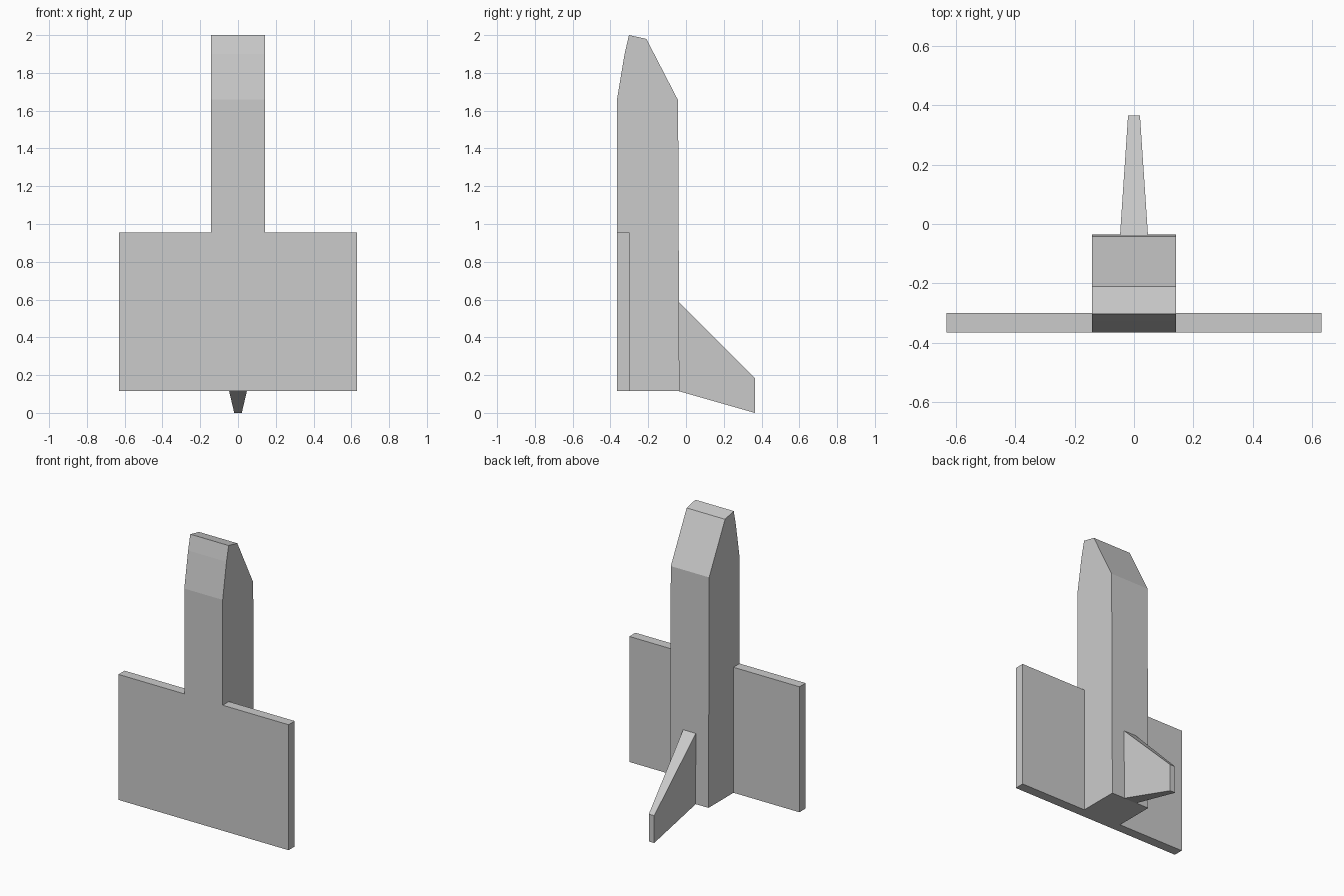
import bpy, bmesh

if "Cube" in bpy.data.objects:
    bpy.data.objects.remove(bpy.data.objects["Cube"])


def loft(name, ring_a, ring_b):
    """Solid joining two matching outlines, capped at both ends."""
    bm = bmesh.new()
    a = [bm.verts.new(p) for p in ring_a]
    b = [bm.verts.new(p) for p in ring_b]
    bm.faces.new(a)
    bm.faces.new(b[::-1])
    n = len(a)
    for i in range(n):
        j = (i + 1) % n
        bm.faces.new((a[i], b[i], b[j], a[j]))
    bmesh.ops.recalc_face_normals(bm, faces=bm.faces)
    mesh = bpy.data.meshes.new(name)
    bm.to_mesh(mesh)
    bm.free()
    obj = bpy.data.objects.new(name, mesh)
    bpy.context.collection.objects.link(obj)
    return obj


def extrude_x(name, profile, x0, x1):
    """Extrude a (y, z) side profile along x."""
    return loft(name, [(x0, y, z) for y, z in profile],
                [(x1, y, z) for y, z in profile])


BODY_X = 0.142
FRONT_Y, BACK_Y, BASE_Z = -0.365, -0.035, 0.115

# Fuselage: side profile with a faceted nose
extrude_x("fuselage", [
    (FRONT_Y, BASE_Z), (FRONT_Y, 1.66), (-0.325, 1.90), (-0.302, 2.0),
    (-0.21, 1.98), (-0.042, 1.655), (BACK_Y, BASE_Z)], -BODY_X, BODY_X)

# Wings: flat slabs flush with the front, mirrored across x
wing = extrude_x("wings", [
    (FRONT_Y, BASE_Z), (FRONT_Y, 0.955), (-0.30, 0.955), (-0.30, BASE_Z)],
    BODY_X, 0.63)
wing.modifiers.new("Mirror", 'MIRROR').use_mirror_merge = False


# Tail fin: tapers in width and height towards the tip
def fin_section(y, half_width, z0, z1):
    return [(-half_width, y, z0), (half_width, y, z0),
            (half_width, y, z1), (-half_width, y, z1)]


loft("tail_fin", fin_section(-0.038, 0.047, BASE_Z, 0.588),
     fin_section(0.365, 0.02, 0.0, 0.183))
